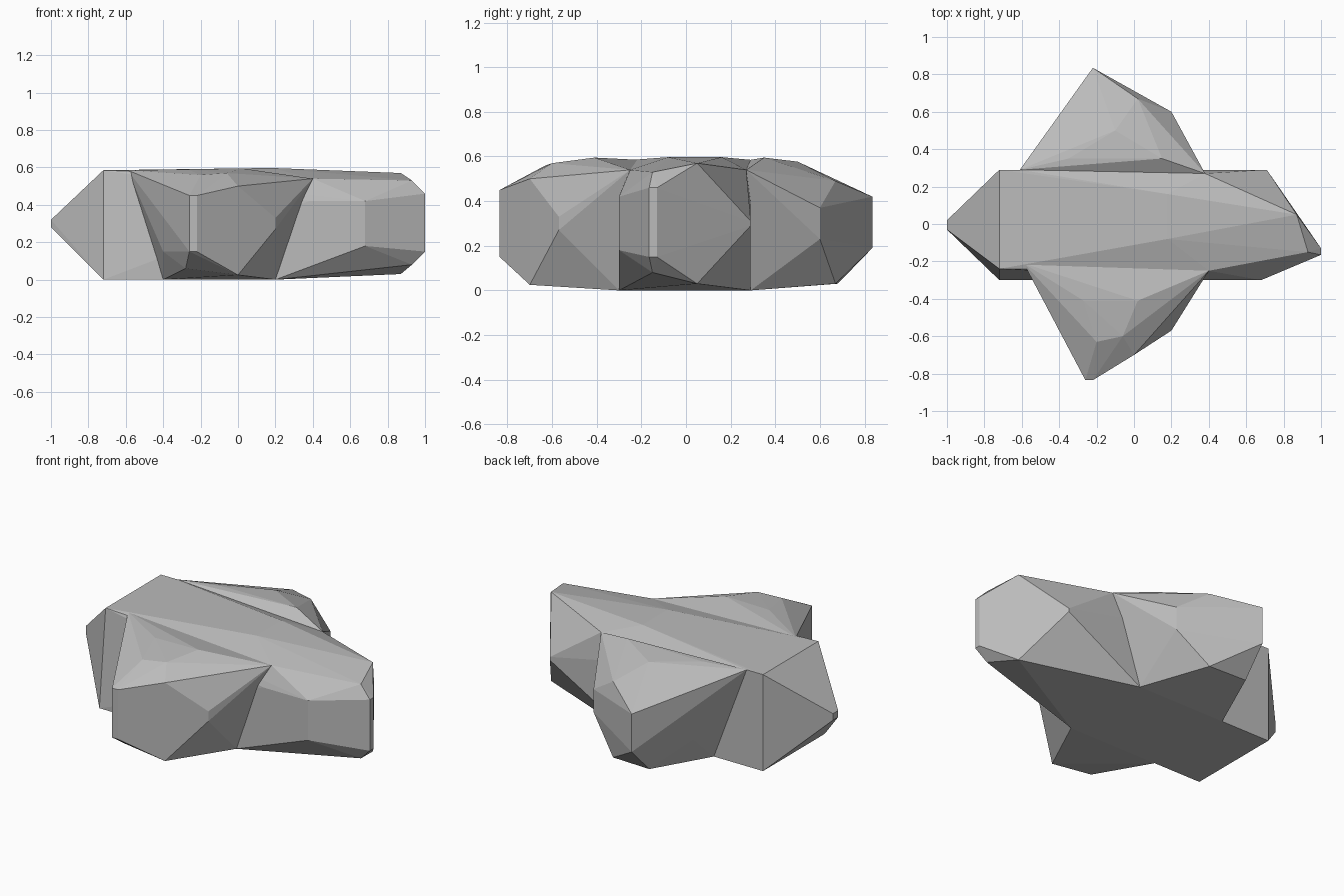
import bpy
import bmesh

default_cube = bpy.data.objects.get("Cube")
if default_cube:
    bpy.data.objects.remove(default_cube, do_unlink=True)

# One plain stone colour
stone = bpy.data.materials.new("stone grey")
stone.use_nodes = True
stone.diffuse_color = (.5, .5, .5, 1)
stone.node_tree.nodes["Principled BSDF"].inputs["Base Color"].default_value = stone.diffuse_color


def upright(x, y, low, high):
    """Two corners, one above the other."""
    return [(x, y, low), (x, y, high)]


def chiselled_block(name, corners):
    """Flat-faced stone block wrapped tightly around its corners."""
    bm = bmesh.new()
    for corner in corners:
        bm.verts.new(corner)
    result = bmesh.ops.convex_hull(bm, input=bm.verts[:])
    leftover = [v for v in bm.verts if not v.link_faces]
    bmesh.ops.delete(bm, geom=leftover, context='VERTS')
    bmesh.ops.dissolve_limit(bm, angle_limit=.01, verts=bm.verts[:], edges=bm.edges[:])
    bmesh.ops.recalc_face_normals(bm, faces=bm.faces[:])
    mesh = bpy.data.meshes.new(name)
    bm.to_mesh(mesh)
    bm.free()
    mesh.materials.append(stone)
    block = bpy.data.objects.new(name, mesh)
    bpy.context.scene.collection.objects.link(block)
    return block


# Corners where the side blocks meet the main slab
front_seam = [(-.59, -.21, .585), (.4, -.25, .54), (-.4, -.3, 0), (.2, -.3, 0)]
back_seam = [(-.61, .29, .585), (.38, .27, .54), (-.39, .29, 0), (.2, .29, 0)]

# Main slab: pointed on one end, bevelled on the other
slab = front_seam + back_seam
slab += upright(-1, .02, .28, .32) + upright(-1, -.03, .28, .32)
slab += upright(-.72, .29, 0, .585)
slab += [(-.72, -.3, 0), (-.72, -.24, .585)]
slab += upright(.38, -.3, .18, .42) + upright(.68, -.3, .18, .42)
slab += upright(.93, -.15, .08, .53)
slab += upright(1, -.165, .15, .46) + upright(1, -.13, .15, .46)
slab += upright(.87, .05, .03, .57)
slab += upright(.71, .29, .29, .31)
for x, z in ((-.35, .588), (.18, .597)):
    slab += [(x, -.08, z), (x, .16, z)]
chiselled_block("main_slab", slab)

# Front side block with a faceted crown
front = list(front_seam)
front += upright(-.26, -.835, .15, .45) + upright(-.22, -.835, .15, .45)
front += upright(-.4, -.5, .15, .46)
front += upright(0, -.7, .025, .5)
front += upright(.2, -.57, .27, .33)
front += [(-.28, -.7, .06)]
front += [(-.27, -.41, .59), (.02, -.41, .595), (-.2, -.63, .56), (-.06, -.6, .57)]
chiselled_block("front_block", front)

# Back side block with a raised lip along the seam
back = list(back_seam)
back += upright(-.22, .835, .19, .42)
back += upright(-.38, .47, .17, .385)
back += upright(.02, .67, .03, .49)
back += upright(.2, .52, .23, .37) + upright(.2, .6, .23, .37)
back += [(-.23, .68, .03)]
back += [(-.35, .35, .59), (.15, .35, .595), (-.1, .5, .577)]
chiselled_block("back_block", back)
